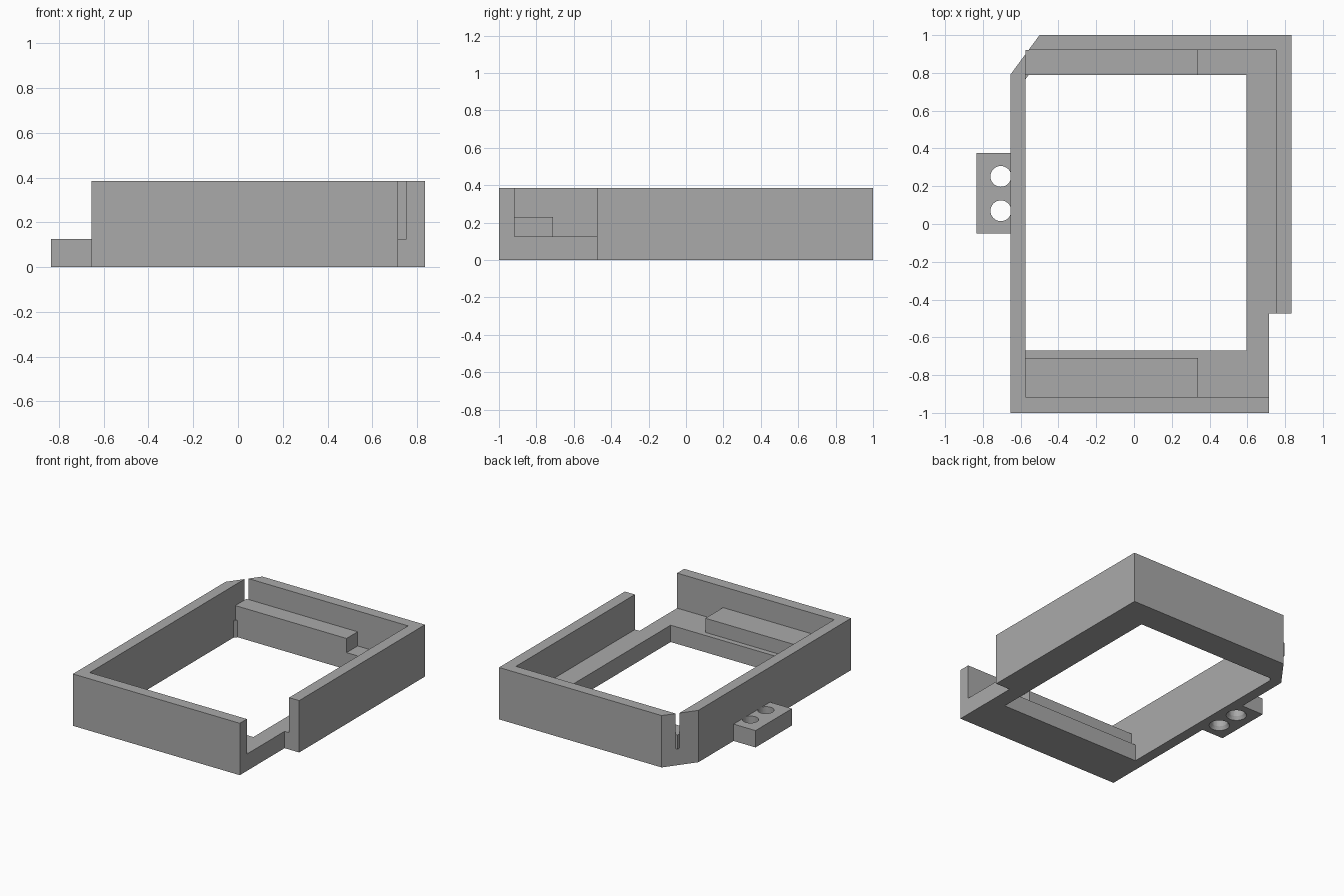
import bpy
import bmesh
from mathutils import Matrix

cube = bpy.data.objects.get("Cube")
if cube:
    bpy.data.objects.remove(cube, do_unlink=True)

HEIGHT, FLOOR, BLOCK_TOP = 0.385, 0.125, 0.23

grey = bpy.data.materials.new("plain grey")
grey.use_nodes = True
colour = (0.4, 0.4, 0.4, 1)
grey.diffuse_color = colour
grey.node_tree.nodes["Principled BSDF"].inputs["Base Color"].default_value = colour


def finish(name, bm):
    """Turn a bmesh into a grey object."""
    bmesh.ops.recalc_face_normals(bm, faces=bm.faces)
    mesh = bpy.data.meshes.new(name)
    bm.to_mesh(mesh)
    bm.free()
    mesh.materials.append(grey)
    obj = bpy.data.objects.new(name, mesh)
    bpy.context.collection.objects.link(obj)
    return obj


def prism(name, outline, z0, z1):
    """Extrude a plan outline from z0 to z1."""
    bm = bmesh.new()
    face = bm.faces.new([bm.verts.new((x, y, z0)) for x, y in outline])
    ext = bmesh.ops.extrude_face_region(bm, geom=[face])
    top = [v for v in ext["geom"] if isinstance(v, bmesh.types.BMVert)]
    bmesh.ops.translate(bm, verts=top, vec=(0, 0, z1 - z0))
    return finish(name, bm)


def box(name, x0, x1, y0, y1, z0, z1):
    return prism(name, [(x0, y0), (x1, y0), (x1, y1), (x0, y1)], z0, z1)


def cone(name, x, y, z0, z1, r0, r1):
    bm = bmesh.new()
    bmesh.ops.create_cone(bm, cap_ends=True, segments=32, radius1=r0, radius2=r1,
                          depth=z1 - z0,
                          matrix=Matrix.Translation((x, y, (z0 + z1) / 2)))
    return finish(name, bm)


def cut(target, cutter):
    """Subtract the cutter, then discard it."""
    cutter.hide_render = True
    mod = target.modifiers.new("cut", 'BOOLEAN')
    mod.operation, mod.solver, mod.object = 'DIFFERENCE', 'EXACT', cutter
    bpy.context.view_layer.objects.active = target
    bpy.ops.object.modifier_apply(modifier=mod.name)
    bpy.data.objects.remove(cutter, do_unlink=True)


# Frame with a clipped rear corner and a stepped front corner
frame = prism("frame", [(-0.655, -1), (0.715, -1), (0.715, -0.475), (0.835, -0.475),
                        (0.835, 1), (-0.5, 1), (-0.655, 0.79)], 0, HEIGHT)

# Upper recess, which breaks through the clipped corner and the step
cut(frame, box("recess_cutter", -0.575, 0.752, -0.917, 0.92, FLOOR, HEIGHT + 0.1))

# Window through the floor, with a small clipped corner
cut(frame, prism("window_cutter", [(-0.575, -0.67), (0.595, -0.67), (0.595, 0.79),
                                   (-0.557, 0.79), (-0.575, 0.766)], -0.1, FLOOR + 0.1))

# Raised blocks on the floor
box("front_block", -0.575, 0.338, -0.917, -0.71, FLOOR, BLOCK_TOP)
box("rear_block", -0.575, 0.338, 0.79, 0.92, FLOOR, BLOCK_TOP)

# Side tab with two holes widened underneath
tab = box("mounting_tab", -0.835, -0.655, -0.05, 0.377, 0, FLOOR)
for y in (0.07, 0.252):
    for part, top in ((tab, FLOOR + 0.1), (frame, FLOOR)):
        cut(part, cone("hole_cutter", -0.705, y, -0.1, top, 0.055, 0.055))
        cut(part, cone("countersink_cutter", -0.705, y, -0.01, 0.025, 0.076, 0.055))
